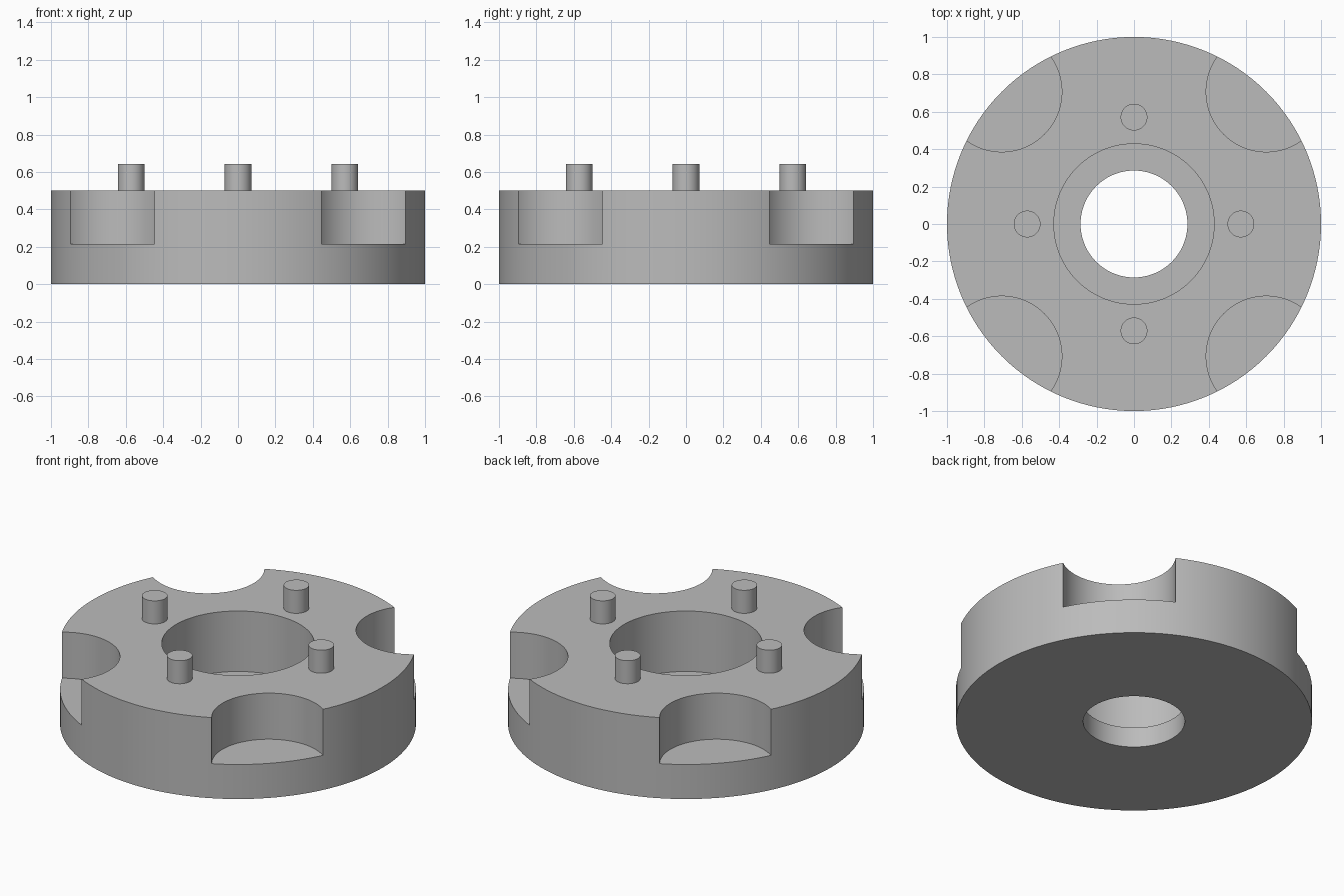
import bpy
import math

cube = bpy.data.objects.get("Cube")
if cube:
    bpy.data.objects.remove(cube, do_unlink=True)

# Proportions in units of one fourteenth of the outer radius
U = 1 / 14
HEIGHT = 7 * U
NOTCH_FLOOR = 3 * U
BORE_FLOOR = 0.125

grey = bpy.data.materials.new("plain_grey")
grey.use_nodes = True
colour = (0.5, 0.5, 0.5, 1)
grey.diffuse_color = colour
grey.node_tree.nodes["Principled BSDF"].inputs["Base Color"].default_value = colour


def cylinder(name, radius, bottom, top, x=0, y=0, sides=64):
    bpy.ops.mesh.primitive_cylinder_add(
        vertices=sides, radius=radius, depth=top - bottom,
        location=(x, y, (top + bottom) / 2))
    obj = bpy.context.object
    obj.name = name
    obj.data.materials.append(grey)
    return obj


def cut(target, cutter):
    mod = target.modifiers.new("cut", "BOOLEAN")
    mod.operation = "DIFFERENCE"
    mod.solver = "EXACT"
    mod.object = cutter
    bpy.context.view_layer.objects.active = target
    bpy.ops.object.modifier_apply(modifier=mod.name)
    bpy.data.objects.remove(cutter, do_unlink=True)


def smooth(obj):
    bpy.ops.object.select_all(action="DESELECT")
    obj.select_set(True)
    bpy.context.view_layer.objects.active = obj
    bpy.ops.object.shade_smooth_by_angle(angle=math.radians(30))


# Round body with a stepped centre hole
body = cylinder("hub_body", 1, 0, HEIGHT, sides=128)
cut(body, cylinder("through_hole", 4 * U, -0.2, HEIGHT + 0.2, sides=96))
cut(body, cylinder("counterbore", 6 * U, BORE_FLOOR, HEIGHT + 0.2, sides=96))

# Four round notches in the rim, on the diagonals
for i in range(4):
    a = math.radians(45 + 90 * i)
    cut(body, cylinder("rim_notch", 4.5 * U, NOTCH_FLOOR, HEIGHT + 0.2,
                       math.cos(a), math.sin(a), 96))
smooth(body)

# Four upright pins around the hole
for i, side in enumerate(("left", "back", "right", "front")):
    a = math.radians(90 * i)
    smooth(cylinder(side + "_pin", U, HEIGHT, 9 * U,
                    8 * U * math.cos(a), 8 * U * math.sin(a), 48))
